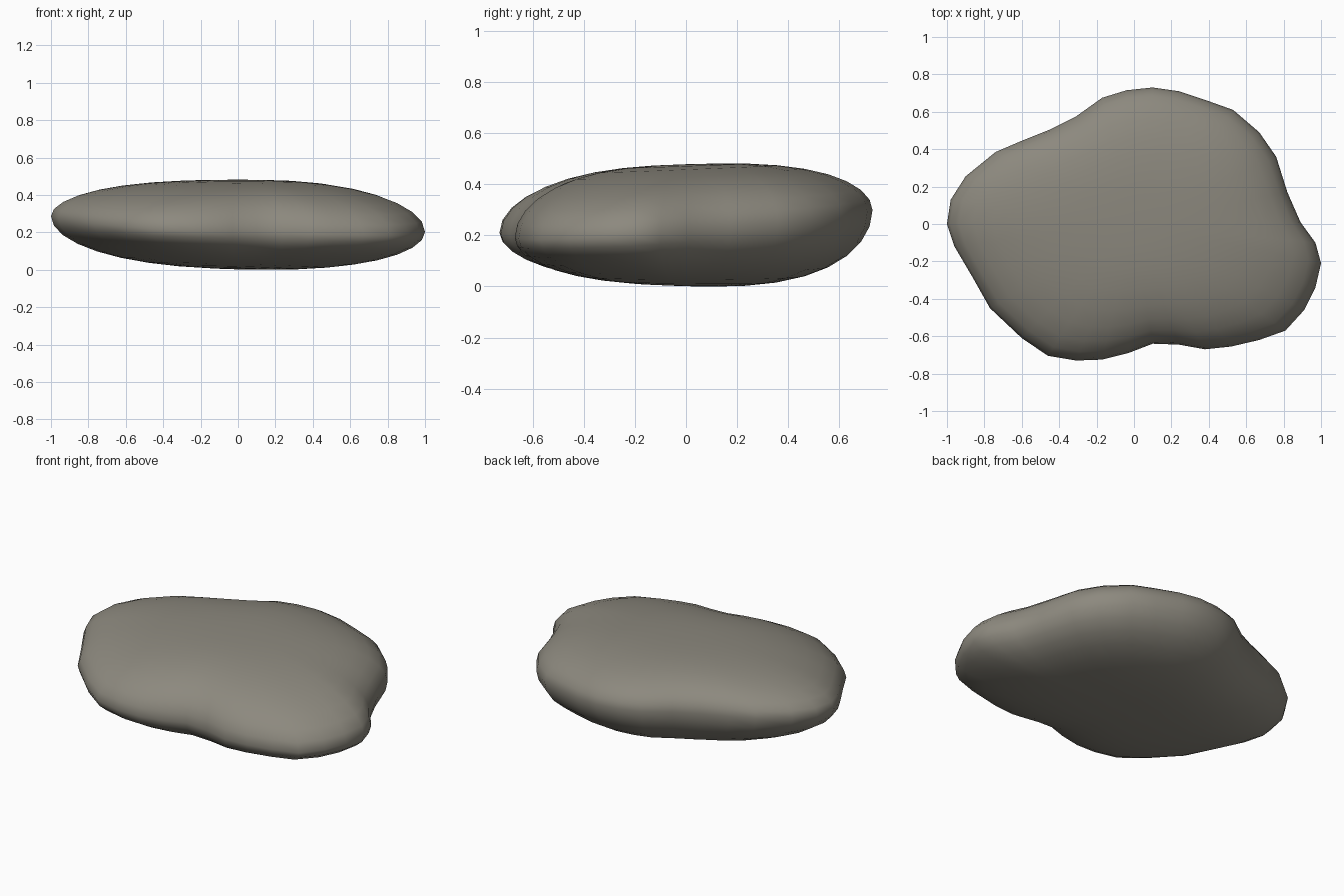
import bpy, bmesh, math

if "Cube" in bpy.data.objects:
    bpy.data.objects.remove(bpy.data.objects["Cube"])

# Plan outline of the stone, counter-clockwise
OUTLINE = [
    (1, -.21), (.97, -.10), (.89, .01), (.82, .17), (.76, .36), (.67, .49),
    (.53, .61), (.39, .66), (.24, .71), (.10, .73), (-.04, .715), (-.17, .675),
    (-.31, .575), (-.45, .505), (-.60, .445), (-.74, .385), (-.90, .255),
    (-.98, .13), (-1, 0), (-.96, -.12), (-.86, -.29), (-.77, -.45), (-.60, -.61),
    (-.46, -.705), (-.31, -.73), (-.17, -.725), (-.03, -.69), (.10, -.64),
    (.24, -.645), (.38, -.67), (.52, -.655), (.67, -.62), (.81, -.57),
    (.91, -.46), (.97, -.34)]
N = len(OUTLINE)
STEPS = 9


def rim_height(x, y):
    # The widest edge tilts up to the back left
    return .255 - .035 * x + .07 * y


def surface_point(i, s, side):
    # Point at fraction s of the way out, on the top (1) or underside (-1)
    ox, oy = OUTLINE[i]
    r, a = math.hypot(ox, oy), math.atan2(oy, ox)
    # Inner rings relax toward an oval so edge dents fade out
    oval = 1 / math.hypot(math.cos(a) / .95, math.sin(a) / .72)
    k = s ** 1.5
    rad = s * (r * k + oval * (1 - k))
    x, y = rad * math.cos(a), rad * math.sin(a)
    f = math.sqrt(max(0, 1 - s ** 2.7))
    rim = rim_height(ox, oy)
    pole = .482 + .03 * y if side > 0 else .008 - .03 * y - .025 * x
    return x, y, rim + (pole - rim) * f


# Rings from the top centre, over the rim, to the underside centre
bm = bmesh.new()
levels = [(math.sin(math.pi / 2 * j / STEPS), 1) for j in range(1, STEPS + 1)]
levels += [(math.sin(math.pi / 2 * j / STEPS), -1) for j in range(STEPS - 1, 0, -1)]
rings = [[bm.verts.new(surface_point(i, s, side)) for i in range(N)]
         for s, side in levels]
for upper, lower in zip(rings, rings[1:]):
    for i in range(N):
        j = (i + 1) % N
        bm.faces.new((upper[i], lower[i], lower[j], upper[j]))
top = bm.verts.new((0, 0, .482))
bottom = bm.verts.new((0, 0, .008))
for i in range(N):
    j = (i + 1) % N
    bm.faces.new((top, rings[0][i], rings[0][j]))
    bm.faces.new((bottom, rings[-1][j], rings[-1][i]))

# Rest the stone on the ground
low = min(v.co.z for v in bm.verts)
for v in bm.verts:
    v.co.z -= low
bmesh.ops.recalc_face_normals(bm, faces=bm.faces)
for f in bm.faces:
    f.smooth = True

mesh = bpy.data.meshes.new("flat_stone")
bm.to_mesh(mesh)
bm.free()
stone = bpy.data.objects.new("flat_stone", mesh)
bpy.context.collection.objects.link(stone)

# Warm grey stone colour
mat = bpy.data.materials.new("stone_grey")
mat.diffuse_color = (.265, .25, .21, 1)
mat.use_nodes = True
mat.node_tree.nodes["Principled BSDF"].inputs["Base Color"].default_value = mat.diffuse_color
mesh.materials.append(mat)
